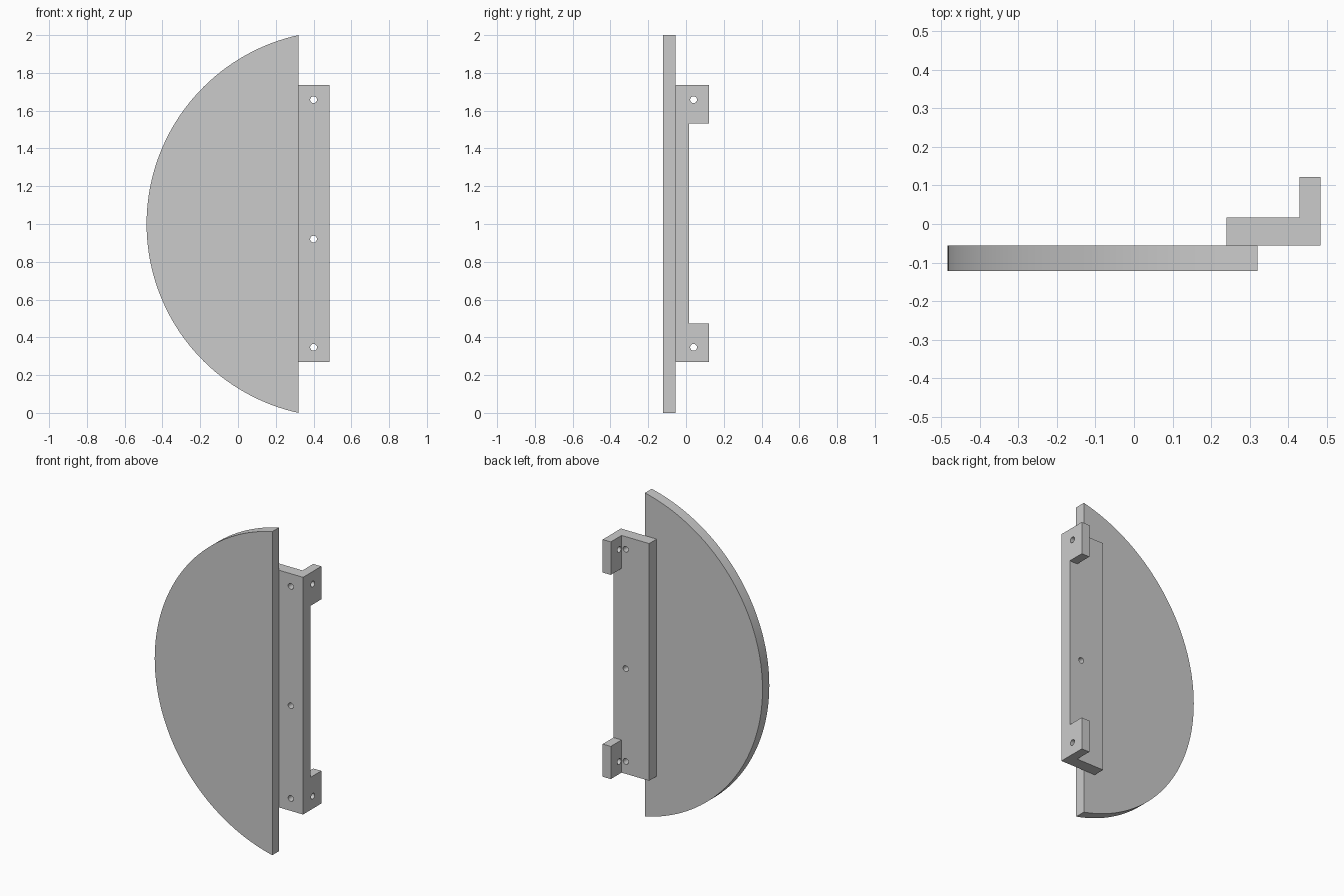
import bpy, math
from mathutils import Matrix, Vector

if "Cube" in bpy.data.objects:
    bpy.data.objects.remove(bpy.data.objects["Cube"])


def extrude_profile(name, points, to_3d, depth):
    """Solid made by sweeping a flat outline along the depth vector."""
    n = len(points)
    base = [Vector(to_3d(*p)) for p in points]
    verts = base + [v + Vector(depth) for v in base]
    faces = [list(range(n))[::-1], list(range(n, 2 * n))]
    faces += [[i, (i + 1) % n, (i + 1) % n + n, i + n] for i in range(n)]
    mesh = bpy.data.meshes.new(name)
    mesh.from_pydata(verts, [], faces)
    obj = bpy.data.objects.new(name, mesh)
    bpy.context.collection.objects.link(obj)
    bpy.context.view_layer.objects.active = obj
    bpy.ops.object.select_all(action='DESELECT')
    obj.select_set(True)
    bpy.ops.object.mode_set(mode='EDIT')
    bpy.ops.mesh.select_all(action='SELECT')
    bpy.ops.mesh.normals_make_consistent(inside=False)
    bpy.ops.object.mode_set(mode='OBJECT')
    return obj


def cut(target, cutter):
    """Subtract the cutter from the target and remove the cutter."""
    cutter.hide_render = True
    mod = target.modifiers.new("cut", 'BOOLEAN')
    mod.operation = 'DIFFERENCE'
    mod.solver = 'EXACT'
    mod.object = cutter
    bpy.ops.object.select_all(action='DESELECT')
    bpy.context.view_layer.objects.active = target
    target.select_set(True)
    bpy.ops.object.modifier_apply(modifier=mod.name)
    bpy.data.objects.remove(cutter)


def drill(target, location, rotation, depth):
    bpy.ops.mesh.primitive_cylinder_add(vertices=24, radius=0.018, depth=depth,
                                        location=location, rotation=rotation)
    cut(target, bpy.context.object)


def smooth(obj):
    bpy.ops.object.select_all(action='DESELECT')
    bpy.context.view_layer.objects.active = obj
    obj.select_set(True)
    bpy.ops.object.shade_smooth_by_angle(angle=math.radians(30))


# Front plate: circular segment with a straight right edge
LEFT, CHORD = -0.484, 0.32
sagitta = CHORD - LEFT
radius = (1 + sagitta ** 2) / (2 * sagitta)
centre = LEFT + radius
half = math.asin(1 / radius)
STEPS = 72
arc = []
for i in range(STEPS + 1):
    a = -half + 2 * half * i / STEPS
    arc.append((centre - radius * math.cos(a), 1 + radius * math.sin(a)))
plate = extrude_profile("segment_plate", arc, lambda x, z: (x, -0.122, z), (0, 0.066, 0))
smooth(plate)

# Bracket: L-shaped section running upward
BOTTOM, TOP = 0.27, 1.736
section = [(0.24, -0.056), (0.484, -0.056), (0.484, 0.122),
           (0.429, 0.122), (0.429, 0.017), (0.24, 0.017)]
bracket = extrude_profile("mounting_bracket", section,
                          lambda x, y: (x, y, BOTTOM), (0, 0, TOP - BOTTOM))

# Notch in the rear flange, leaving a tab at each end
notch = extrude_profile("notch_cutter",
                        [(0.35, 0.017), (0.6, 0.017), (0.6, 0.3), (0.35, 0.3)],
                        lambda x, y: (x, y, 0.472), (0, 0, 1.06))
cut(bracket, notch)

# Screw holes: three through the web, one through each tab
for z in (0.347, 0.92, 1.658):
    drill(bracket, (0.40, -0.02, z), (math.pi / 2, 0, 0), 0.16)
for z in (0.347, 1.658):
    drill(bracket, (0.457, 0.04, z), (0, math.pi / 2, 0), 0.16)
smooth(bracket)
